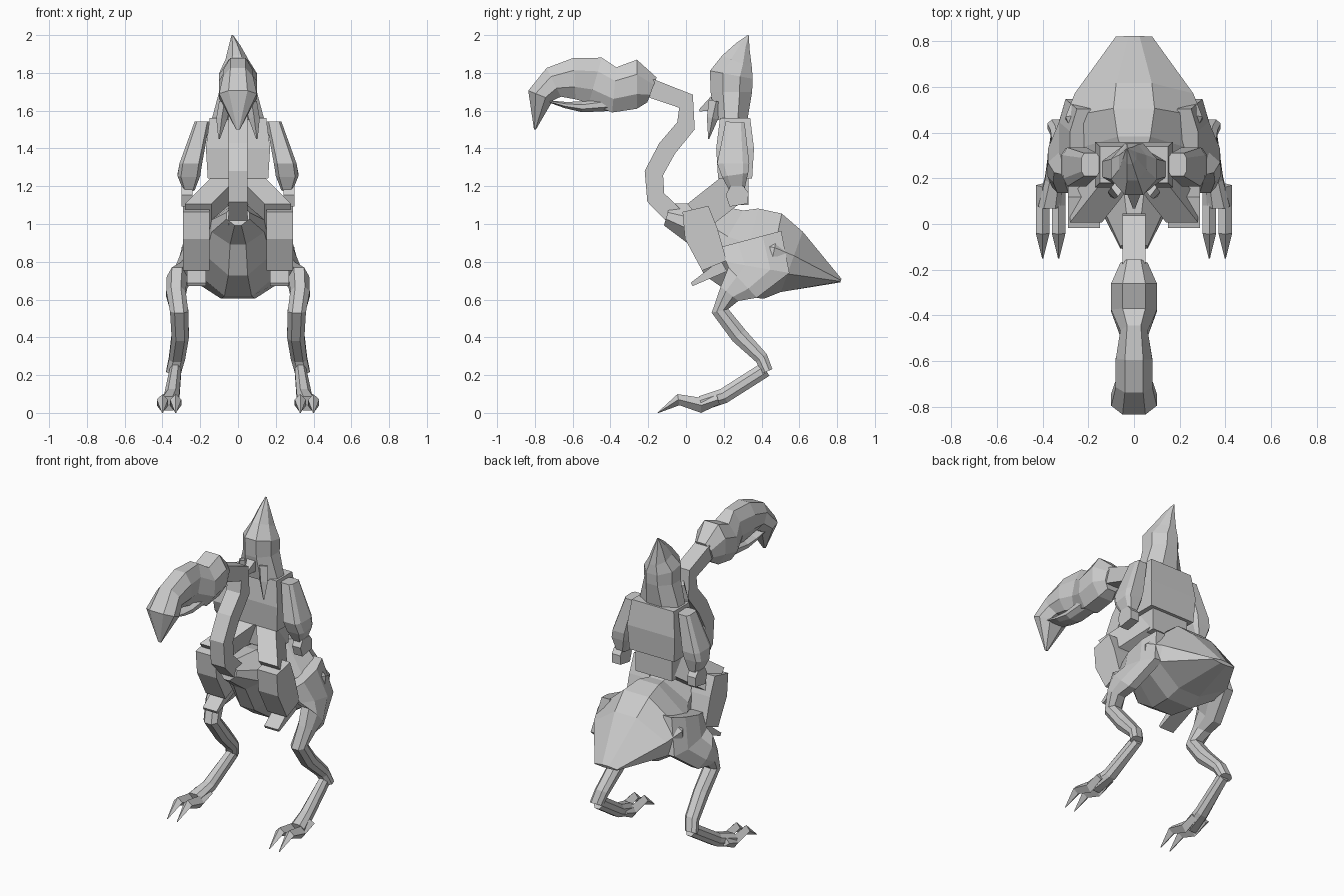
import bpy, bmesh
from mathutils import Vector

default_cube = bpy.data.objects.get("Cube")
if default_cube:
    bpy.data.objects.remove(default_cube, do_unlink=True)

# One plain colour for everything
grey = bpy.data.materials.new("plain_grey")
grey.use_nodes = True
grey.diffuse_color = (.6, .6, .6, 1)
grey.node_tree.nodes["Principled BSDF"].inputs["Base Color"].default_value = grey.diffuse_color


def rounded(flat, near, far):
    """Eight-sided ring: flat end width, and the heights of its two side corners."""
    right = [(flat, -1), (1, near), (1, far), (flat, 1)]
    return right + [(-across, along) for across, along in reversed(right)]


BOX = [(1, -1), (1, 1), (-1, 1), (-1, -1)]
DIAMOND = [(0, -1), (1, 0), (0, 1), (-1, 0)]
OVAL = rounded(.5, -.4, .4)


def sample(values, fraction):
    """Read a constant, or evenly spaced values joined by straight lines."""
    if not isinstance(values, tuple):
        return values
    position = fraction * (len(values) - 1)
    index = min(int(position), len(values) - 2)
    start, end = values[index], values[index + 1]
    return start + (end - start) * (position - index)


def loft(name, path, depth, half_width, centre_x=0, ring=BOX, mirrored=False):
    """Sweep a ring along a side-view path, square to the path at every point."""
    bm = bmesh.new()
    points = [Vector((0, y, z)) for y, z in path]
    last = len(points) - 1
    loops = []
    for i, point in enumerate(points):
        direction = (points[min(i + 1, last)] - points[max(i - 1, 0)]).normalized()
        normal = Vector((0, -direction.z, direction.y))
        fraction = i / last
        half_depth = sample(depth, fraction) / 2
        wide = sample(half_width, fraction)
        side = Vector((sample(centre_x, fraction), 0, 0))
        loops.append([bm.verts.new(point + side + normal * half_depth * along
                                   + Vector((wide * across, 0, 0)))
                      for across, along in ring])
    for lower, upper in zip(loops, loops[1:]):
        for i in range(len(ring)):
            bm.faces.new((lower[i - 1], lower[i], upper[i], upper[i - 1]))
    bm.faces.new(loops[0])
    bm.faces.new(loops[-1])
    bmesh.ops.recalc_face_normals(bm, faces=bm.faces)
    mesh = bpy.data.meshes.new(name)
    bm.to_mesh(mesh)
    bm.free()
    mesh.materials.append(grey)
    part = bpy.data.objects.new(name, mesh)
    bpy.context.collection.objects.link(part)
    if mirrored:
        part.modifiers.new("both_sides", "MIRROR")


# Bird: body ending in a flat fanned tail
loft("bird_body",
     [(-.1, 1.05), (.07, 1), (.2, .9), (.32, .85), (.46, .83), (.56, .8), (.82, .7)],
     depth=(.12, .24, .4, .48, .46, .34, .02),
     half_width=(.06, .14, .17, .24, .3, .26, .08),
     ring=rounded(.3, -.4, .2))

# Bird: curved neck
loft("bird_neck",
     [(-.05, 1.03), (-.16, 1.14), (-.17, 1.27), (-.1, 1.4), (0, 1.52), (0, 1.65), (-.19, 1.72)],
     depth=.1, half_width=.05)

# Bird: lumpy head running into a hooked beak
loft("bird_head",
     [(-.18, 1.71), (-.26, 1.74), (-.38, 1.71), (-.48, 1.76), (-.59, 1.77),
      (-.7, 1.75), (-.77, 1.68), (-.8, 1.5)],
     depth=(.14, .26, .24, .25, .22, .17, .14, .01),
     half_width=(.06, .1, .1, .06, .08, .08, .1, .01), ring=OVAL)
loft("bird_lower_beak",
     [(-.36, 1.64), (-.55, 1.62), (-.64, 1.63), (-.73, 1.65)],
     depth=(.08, .01), half_width=.06, ring=OVAL)

# Bird: legs, bending back at the ankle
loft("bird_leg",
     [(.34, .92), (.38, .77), (.3, .69), (.23, .63), (.18, .54), (.28, .41), (.4, .29), (.43, .22)],
     depth=(.34, .34, .22, .12, .09, .09, .07, .06), half_width=(.06, .04),
     centre_x=(.22, .34, .3, .34), ring=OVAL, mirrored=True)
loft("bird_shank",
     [(.42, .23), (.2, .09), (.08, .05)],
     depth=.08, half_width=(.03, .05), centre_x=(.33, .37), ring=OVAL, mirrored=True)

# Bird: two long claws on each foot
for label, claw_x in (("inner", .33), ("outer", .4)):
    loft(label + "_claw",
         [(.17, .07), (.08, .04), (-.04, .07), (-.15, 0)],
         depth=(.05, .08, .06, 0.004), half_width=(.03, .03, .03, .003),
         centre_x=claw_x, ring=DIAMOND, mirrored=True)

# Rider: torso and hips
loft("rider_torso", [(.26, 1.24), (.26, 1.4), (.26, 1.56)],
     depth=(.18, .2, .16), half_width=(.16, .17, .15))
loft("rider_hips", [(.26, 1.1), (.26, 1.24)], depth=.14, half_width=.13)

# Rider: legs straddling the bird
loft("rider_thigh", [(.25, 1.19), (.06, 1.04)],
     depth=.17, half_width=.07, centre_x=(.06, .21), mirrored=True)
loft("rider_boot", [(.05, 1.08), (.08, .95), (.15, .78)],
     depth=(.14, .18, .14), half_width=.07, centre_x=.22, mirrored=True)
loft("rider_foot", [(.2, .78), (.03, .68)],
     depth=(.07, .02), half_width=.05, centre_x=.22, mirrored=True)

# Rider: sleeves and hands hanging down
loft("rider_sleeve", [(.26, 1.54), (.25, 1.32), (.26, 1.26), (.27, 1.18)],
     depth=(.1, .17, .14, .08), half_width=(.04, .06, .06, .03),
     centre_x=(.19, .25, .26, .26), ring=rounded(.7, -.6, .6), mirrored=True)
loft("rider_hand", [(.27, 1.2), (.27, 1.16), (.28, 1.1)],
     depth=(.07, .12, .1), half_width=.03, centre_x=.27, mirrored=True)

# Rider: head with a bent pointed hood, nose and hanging hair
loft("rider_hood",
     [(.24, 1.55), (.24, 1.7), (.24, 1.79), (.27, 1.86), (.3, 1.94), (.33, 2)],
     depth=(.17, .22, .23, .17, .08, .005), half_width=(.14, .1, .1, .06, .03, .004),
     centre_x=(0, 0, -.03), ring=rounded(.4, -.4, .4))
loft("rider_nose", [(.15, 1.64), (.07, 1.6)], depth=(.08, .01), half_width=(.03, .005))
loft("hair_lock", [(.16, 1.65), (.14, 1.56), (.12, 1.45)],
     depth=(.08, .06, .005), half_width=(.03, .03, .004),
     centre_x=(.07, .1), ring=DIAMOND, mirrored=True)
